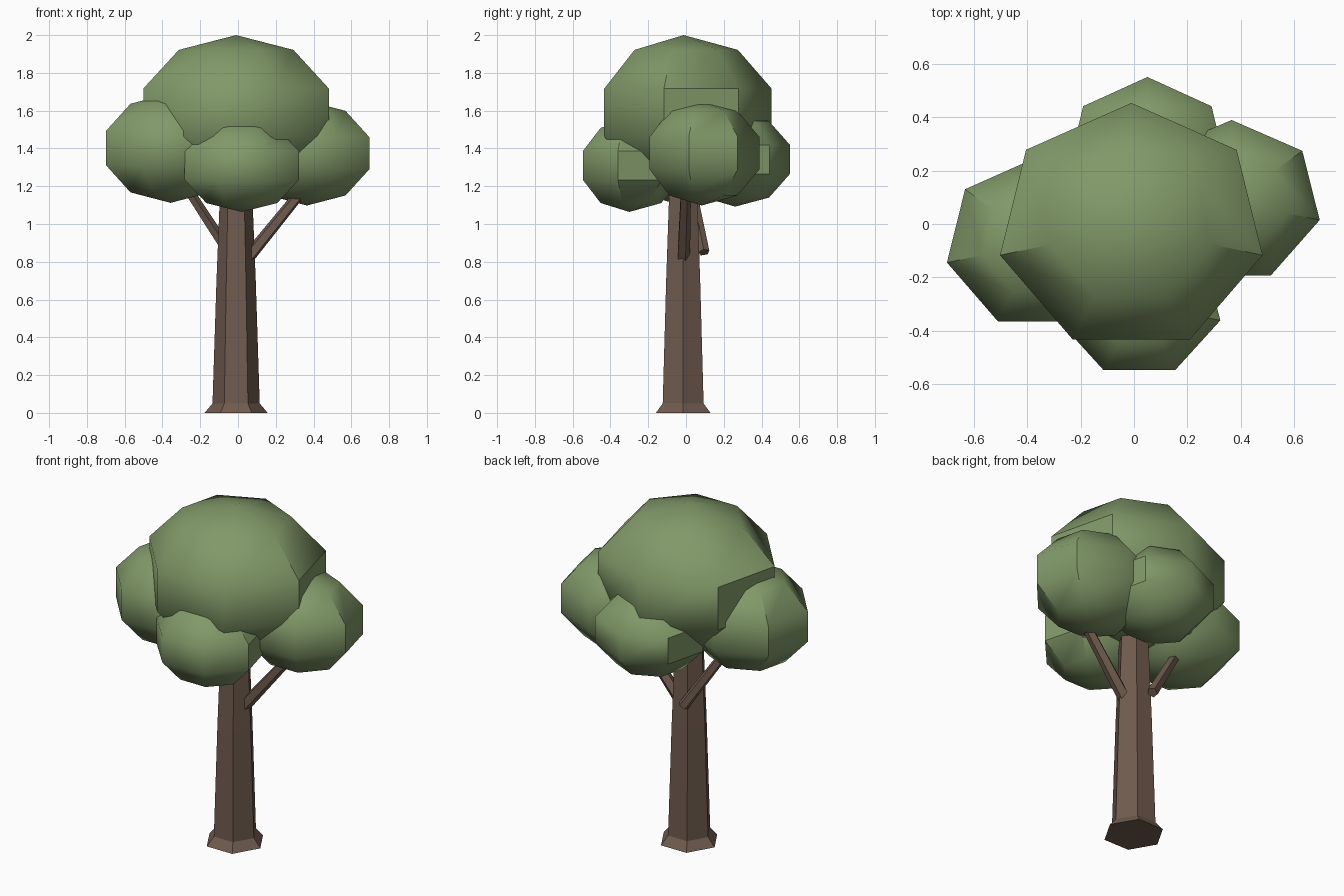
import bpy, bmesh, math
from mathutils import Vector

if "Cube" in bpy.data.objects:
    bpy.data.objects.remove(bpy.data.objects["Cube"])


def material(name, color):
    m = bpy.data.materials.new(name)
    m.diffuse_color = (*color, 1)
    m.use_nodes = True
    m.node_tree.nodes["Principled BSDF"].inputs["Base Color"].default_value = m.diffuse_color
    return m


BARK = material("bark", (0.16, 0.105, 0.075))
LEAF = material("leaf", (0.22, 0.32, 0.14))


def lathe(name, rings, sides, phase, mat, loc=(0, 0, 0), scale=(1, 1, 1)):
    """Stack of regular polygons (radius, z), closed at both ends."""
    bm = bmesh.new()
    loops = []
    for r, z in rings:
        angles = [phase + math.tau * i / sides for i in range(sides)]
        if r == 0:
            loops.append([bm.verts.new((0, 0, z))] * sides)
        else:
            loops.append([bm.verts.new((r * math.cos(a), r * math.sin(a), z)) for a in angles])
    for a, b in zip(loops, loops[1:]):
        for i in range(sides):
            j = (i + 1) % sides
            bm.faces.new(list(dict.fromkeys((a[i], a[j], b[j], b[i]))))
    for (r, z), loop in zip((rings[0], rings[-1]), (loops[0], loops[-1])):
        if r > 0:
            bm.faces.new(loop)
    bmesh.ops.scale(bm, vec=scale, verts=bm.verts)
    bmesh.ops.recalc_face_normals(bm, faces=bm.faces)
    me = bpy.data.meshes.new(name)
    bm.to_mesh(me)
    bm.free()
    me.materials.append(mat)
    ob = bpy.data.objects.new(name, me)
    ob.location = loc
    bpy.context.collection.objects.link(ob)
    return ob


# Hexagonal trunk with flared foot
lathe("trunk", [(0.167, 0), (0.125, 0.05), (0.104, 0.7), (0.088, 1.1), (0.08, 1.35)],
      6, 0, BARK, (-0.01, -0.015, 0))


# Branches reaching into the side clumps
def branch(name, start, end, r0, r1):
    d = Vector(end) - Vector(start)
    ob = lathe(name, [(r0, 0), (r1, d.length)], 5, 0, BARK, start)
    ob.rotation_euler = d.to_track_quat('Z', 'Y').to_euler()


branch("branch_right", (0.055, -0.015, 0.825), (0.40, 0.0, 1.25), 0.036, 0.028)
branch("branch_left", (-0.05, 0.095, 0.85), (-0.33, 0.01, 1.28), 0.031, 0.025)

# Leaf clumps: seven-sided spheres with four rings, one corner towards the back
SPHERE = [(math.sin(math.pi * k / 5) if 0 < k < 5 else 0, -math.cos(math.pi * k / 5))
          for k in range(6)]
CLUMPS = {
    "crown_top": ((-0.01, -0.013, 1.59), (0.53, 0.49, 0.41)),
    "crown_left": ((-0.357, -0.072, 1.402), (0.37, 0.341, 0.29)),
    "crown_right": ((0.365, 0.083, 1.375), (0.356, 0.322, 0.277)),
    "crown_front": ((0.02, -0.30, 1.31), (0.327, 0.287, 0.246)),
    "crown_back": ((0.05, 0.26, 1.342), (0.323, 0.305, 0.25)),
}
for name, (loc, size) in CLUMPS.items():
    ob = lathe(name, SPHERE, 7, math.pi / 2, LEAF, loc, size)
    bpy.ops.object.select_all(action='DESELECT')
    ob.select_set(True)
    bpy.context.view_layer.objects.active = ob
    bpy.ops.object.shade_smooth_by_angle(angle=math.radians(40))
